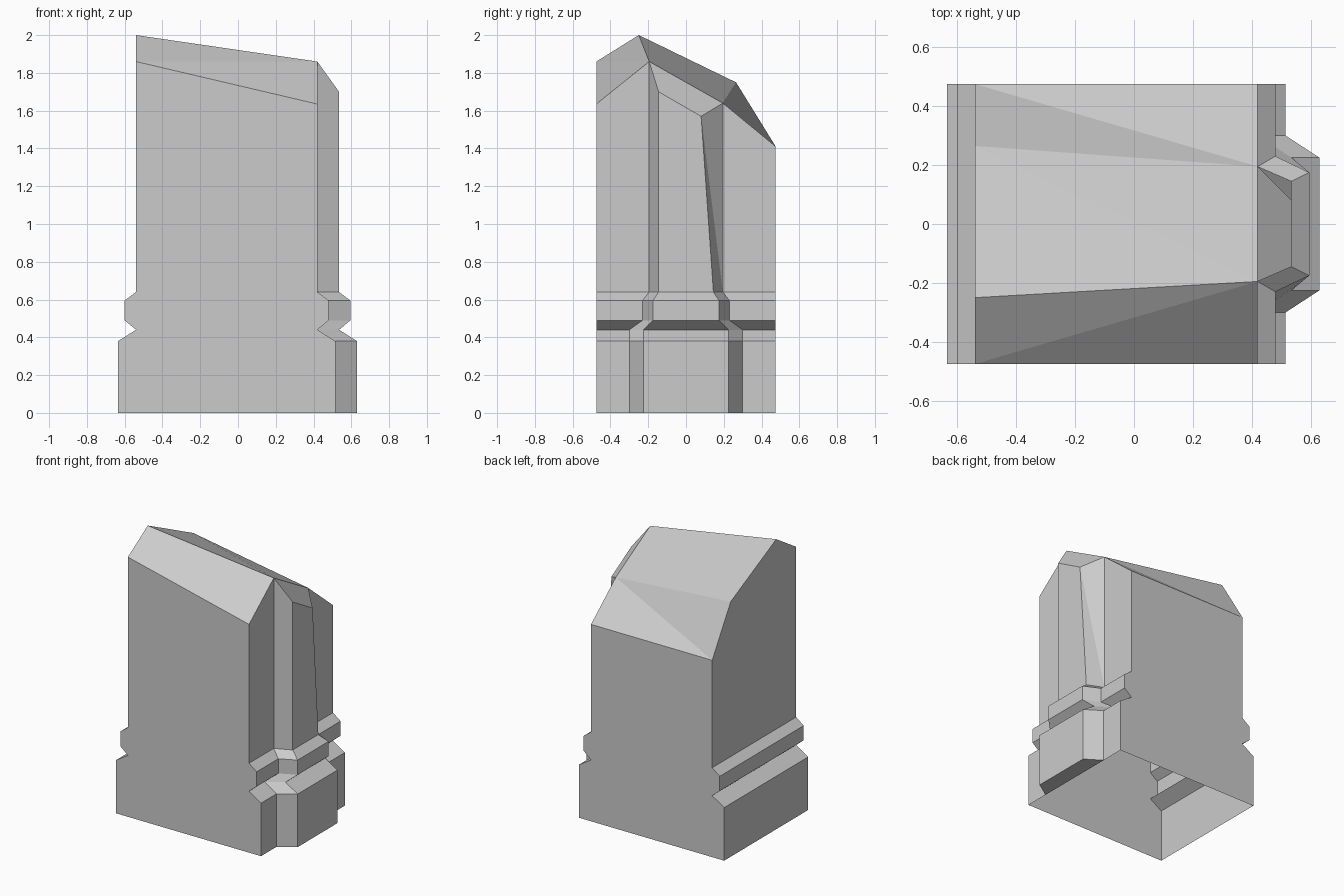
import bpy, bmesh

if "Cube" in bpy.data.objects:
    bpy.data.objects.remove(bpy.data.objects["Cube"])

CX = -0.06      # centre of the main shaft
Y = 0.475       # half depth
RIB = 0.115     # how far the rib stands out on the right

# Moulding levels: z, half width, rib half width at root and at face
LEVELS = [
    (0.00, 0.575, 0.30, 0.225),
    (0.38, 0.575, 0.30, 0.225),
    (0.44, 0.48, 0.30, 0.225),
    (0.49, 0.54, 0.23, 0.175),
    (0.595, 0.54, 0.23, 0.175),
    (0.64, 0.48, 0.195, 0.145),
]

# Broken top rim; the last two points shape the left edge
RIM = [
    (-0.54, -Y, 1.86), (0.42, -Y, 1.635), (0.42, -0.195, 1.86),
    (0.535, -0.145, 1.70), (0.535, 0.08, 1.57), (0.42, 0.195, 1.64),
    (0.42, Y, 1.41), (-0.54, Y, 1.41), (-0.54, 0.265, 1.75), (-0.54, -0.25, 2.0),
]


def ring(z, half, root, face):
    """Plan outline at one height, counter-clockwise."""
    l, r = CX - half, CX + half
    return [(l, -Y, z), (r, -Y, z), (r, -root, z), (r + RIB, -face, z),
            (r + RIB, face, z), (r, root, z), (r, Y, z), (l, Y, z)]


bm = bmesh.new()
rings = [[bm.verts.new(p) for p in ring(*lv)] for lv in LEVELS]
top = [bm.verts.new(p) for p in RIM]

# Base, groove and collar
for a, b in zip(rings, rings[1:]):
    for i in range(8):
        j = (i + 1) % 8
        bm.faces.new((a[i], a[j], b[j], b[i]))

# Shaft walls, with the twisted rib side split in two
low = rings[-1]
for i in range(7):
    if i == 4:
        bm.faces.new((low[4], low[5], top[4]))
        bm.faces.new((low[5], top[5], top[4]))
    else:
        bm.faces.new((low[i], low[i + 1], top[i + 1], top[i]))
bm.faces.new((low[7], low[0], top[0], top[9], top[8], top[7]))

# Sloping top facets
for f in [(0, 1, 2), (0, 2, 9), (9, 2, 8), (8, 2, 5), (8, 5, 7), (7, 5, 6), (2, 3, 4, 5)]:
    bm.faces.new([top[i] for i in f])

# Underside of the rib; the main block stays open below
bm.faces.new([rings[0][i] for i in (5, 4, 3, 2)])

mesh = bpy.data.meshes.new("broken_pillar")
bm.to_mesh(mesh)
bm.free()
bpy.context.collection.objects.link(bpy.data.objects.new("broken_pillar", mesh))
